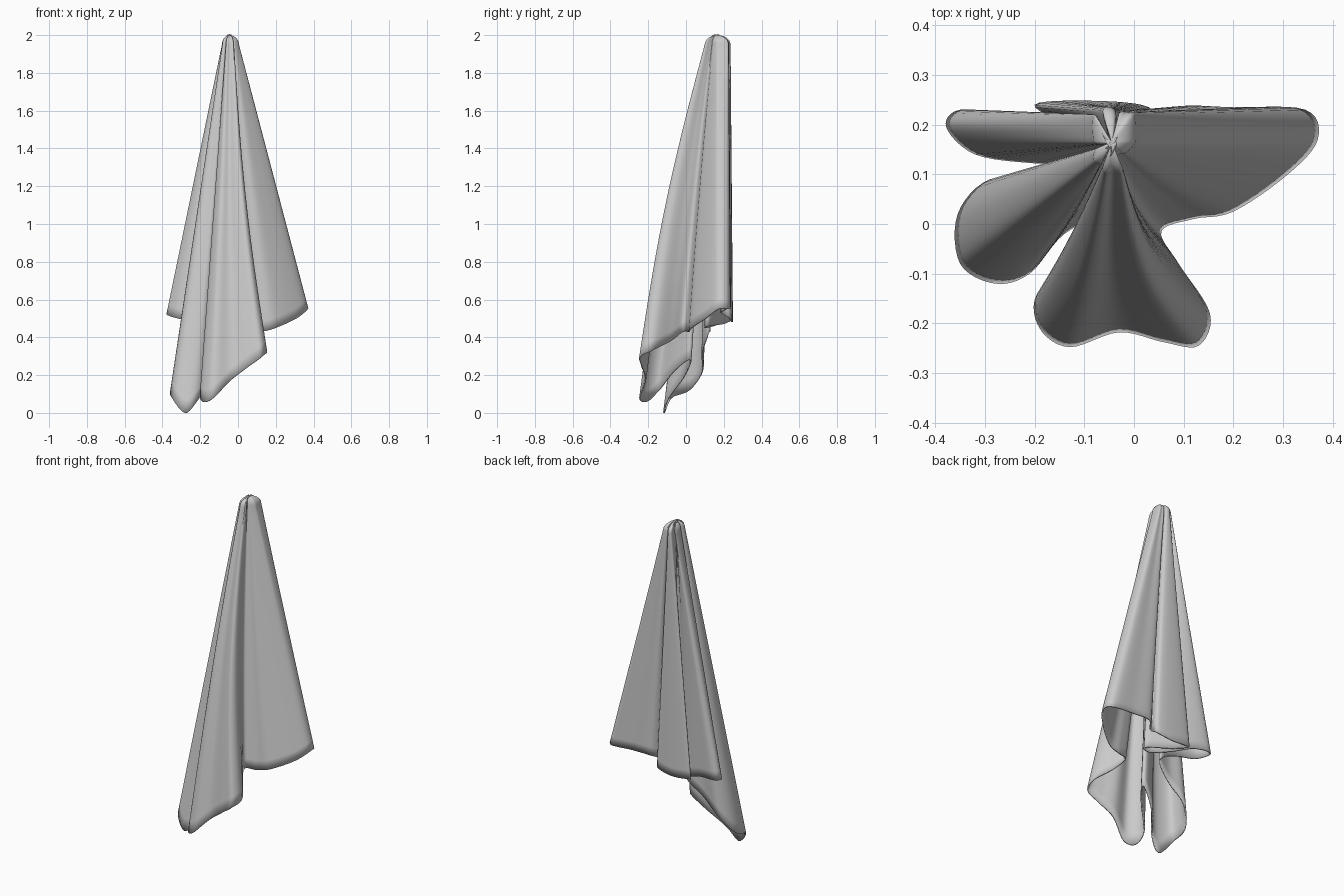
import bpy, bmesh, math
from mathutils import Vector

if "Cube" in bpy.data.objects:
    bpy.data.objects.remove(bpy.data.objects["Cube"])

# hem of the cloth: one closed folded path, counter-clockwise seen from above
HEM = [
    (.37, .17, .55), (.345, .23, .55), (.2, .235, .56), (.08, .235, .56),     # right panel, back
    (.035, .19, .53), (.03, .235, .5), (-.08, .248, .48), (-.2, .24, .49),    # middle back fold
    (-.12, .19, .47), (.01, .12, .46), (-.03, .11, .45), (-.14, .175, .47),   # tuck running inward
    (-.25, .215, .51), (-.35, .23, .52), (-.378, .195, .52),                  # back left fold
    (-.32, .14, .5), (-.2, .122, .48), (-.09, .12, .42),
    (-.18, .09, .32), (-.29, .09, .22), (-.355, .02, .12), (-.35, -.08, .08), # long left fold
    (-.28, -.12, 0), (-.21, -.1, .07), (-.14, -.02, .18), (-.05, .02, .28),
    (-.11, -.06, .22), (-.195, -.14, .12), (-.19, -.21, .06), (-.13, -.248, .08), # front fold
    (-.03, -.218, .18), (.06, -.238, .25), (.13, -.245, .3), (.153, -.18, .33),
    (.09, -.08, .38), (.055, -.015, .43), (.12, .01, .43), (.2, .025, .45), (.31, .1, .5),
]
APEX = Vector((-.045, .165))
STEPS, ROWS, CAP = 6, 28, 6


def spline(pts, steps):
    out, n = [], len(pts)
    for i in range(n):
        a, b, c, d = (Vector(pts[(i + k) % n]) for k in (-1, 0, 1, 2))
        for s in range(steps):
            t = s / steps
            out.append(.5 * (2 * b + (c - a) * t + (2 * a - 5 * b + 4 * c - d) * t * t
                             + (3 * b - a - 3 * c + d) * t ** 3))
    return out


def gathered(p):
    # small copy of the folds where the cloth hangs from its point
    dx, dy = p.x - APEX.x, p.y - APEX.y
    y = APEX.y + dy * (.85 if dy > 0 else .16)
    return Vector((APEX.x + dx * .12, y, 1.95))


def hang(a, b, t):
    # straight fall, with the front fold bulging forward and narrowing at mid height
    p = a.lerp(b, t)
    w = min(1, max(0, (.06 - a.y) / .25)) * min(1, max(0, (a.x + .25) / .1))
    p.y -= .03 * w * math.sin(math.pi * t)
    p.x -= .025 * w * min(1, max(0, a.x + .1) / .2) * math.sin(math.pi * t)
    return p


hem = spline(HEM, STEPS)
low = min(p.z for p in hem)
for p in hem:
    p.z -= low
top = [gathered(p) for p in hem]

# folds run from the hem to the gathered point
rings = [[hang(a, b, r / ROWS) for a, b in zip(hem, top)] for r in range(ROWS + 1)]
# rounded crown
for k in range(1, CAP):
    ang = k / CAP * math.pi / 2
    rings.append([Vector((APEX.x + (p.x - APEX.x) * math.cos(ang),
                          APEX.y + (p.y - APEX.y) * math.cos(ang),
                          p.z + .05 * math.sin(ang))) for p in top])

bm = bmesh.new()
vr = [[bm.verts.new(p) for p in ring] for ring in rings]
n = len(hem)
for lo, hi in zip(vr, vr[1:]):
    for i in range(n):
        j = (i + 1) % n
        bm.faces.new((lo[i], lo[j], hi[j], hi[i]))
tip = bm.verts.new((APEX.x, APEX.y, 2.0))
for i in range(n):
    bm.faces.new((vr[-1][i], vr[-1][(i + 1) % n], tip))

mesh = bpy.data.meshes.new("hanging_cloth")
bm.to_mesh(mesh)
bm.free()
cloth = bpy.data.objects.new("hanging_cloth", mesh)
bpy.context.collection.objects.link(cloth)
for f in mesh.polygons:
    f.use_smooth = True

# thin fabric
mod = cloth.modifiers.new("fabric", 'SOLIDIFY')
mod.thickness = .008
mod.offset = -1
